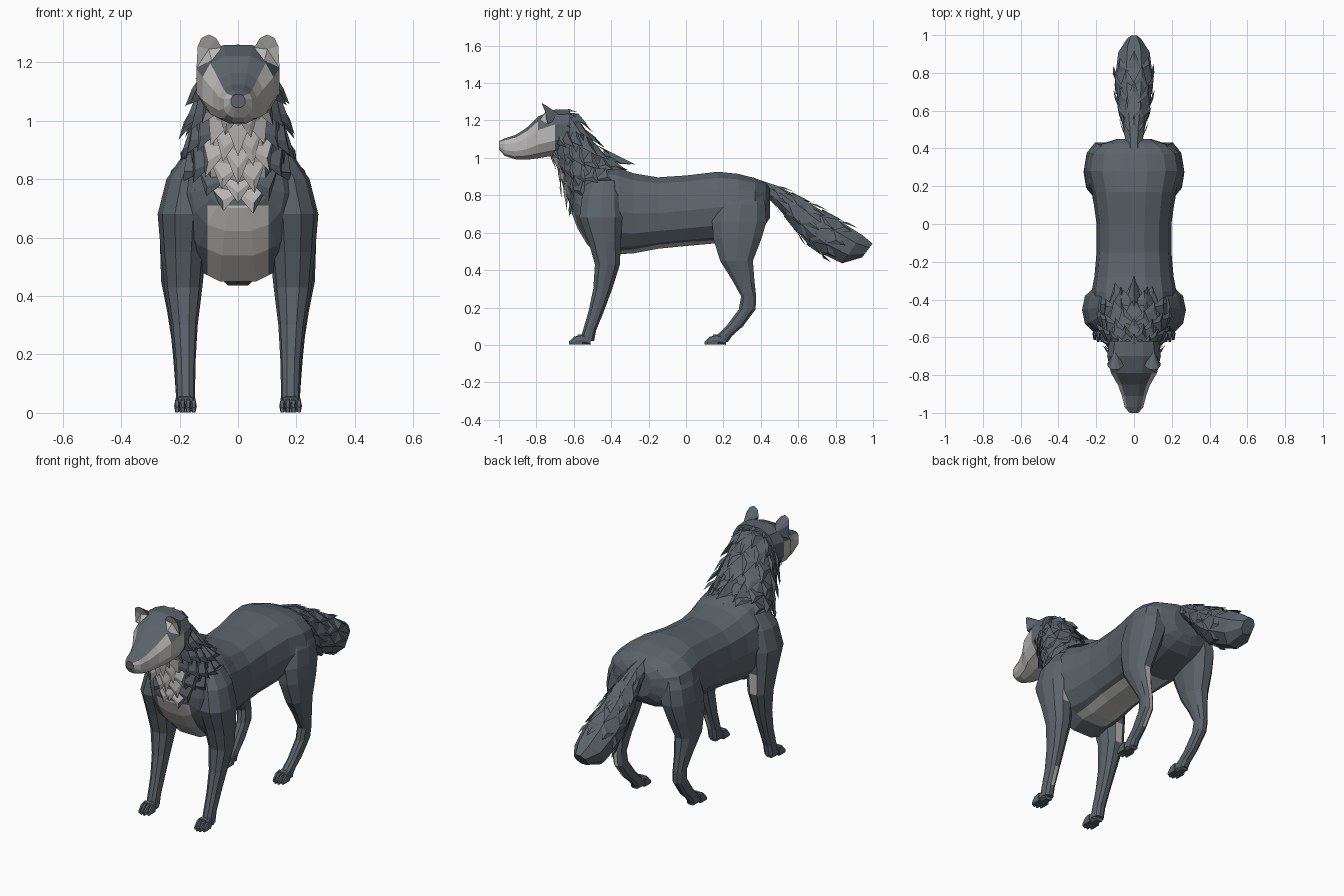
import bpy, bmesh, math, random
from mathutils import Vector as V

if "Cube" in bpy.data.objects:
    bpy.data.objects.remove(bpy.data.objects["Cube"])

random.seed(4)


def material(name, rgb):
    m = bpy.data.materials.new(name)
    m.diffuse_color = (*rgb, 1)
    m.use_nodes = True
    m.node_tree.nodes["Principled BSDF"].inputs["Base Color"].default_value = m.diffuse_color
    return m


DARK = material("dark slate fur", (0.105, 0.125, 0.145))
LIGHT = material("pale grey fur", (0.50, 0.49, 0.48))


def finish(name, bm, rule=None):
    """Turn a bmesh into a flat shaded object; rule(centre, normal) picks pale faces."""
    bmesh.ops.recalc_face_normals(bm, faces=bm.faces)
    bm.normal_update()
    if rule:
        for f in bm.faces:
            f.material_index = int(bool(rule(f.calc_center_median(), f.normal)))
    me = bpy.data.meshes.new(name)
    bm.to_mesh(me)
    bm.free()
    me.materials.append(DARK)
    me.materials.append(LIGHT)
    ob = bpy.data.objects.new(name, me)
    bpy.context.collection.objects.link(ob)
    return ob


def cut(bm, co, no):
    """Add an edge loop along a plane."""
    bmesh.ops.bisect_plane(bm, geom=bm.verts[:] + bm.edges[:] + bm.faces[:],
                           plane_co=co, plane_no=no)


def ring(c, u, v, n, power=1.0):
    """Ellipse of n points; power below 1 makes it boxier."""
    pts = []
    for i in range(n):
        a = 2 * math.pi * (i + 0.5) / n
        cs, sn = math.cos(a), math.sin(a)
        pts.append(c + u * math.copysign(abs(cs) ** power, cs)
                   + v * math.copysign(abs(sn) ** power, sn))
    return pts


def loft(bm, rings):
    rows = [[bm.verts.new(p) for p in r] for r in rings]
    n = len(rows[0])
    for a, b in zip(rows, rows[1:]):
        for i in range(n):
            j = (i + 1) % n
            bm.faces.new((a[i], a[j], b[j], b[i]))
    bm.faces.new(rows[0])
    bm.faces.new(rows[-1])


def y_rings(secs, n, power):
    """Sections (y, top, bottom, half width)."""
    return [ring(V((0, y, (t + b) / 2)), V((0, 0, (t - b) / 2)), V((w, 0, 0)), n, power)
            for y, t, b, w in secs]


# Torso with pale chest and belly, cut along straight colour borders
bm = bmesh.new()
loft(bm, y_rings([
    (.45, .84, .68, .09), (.425, .87, .64, .17), (.37, .895, .60, .235), (.28, .918, .57, .25),
    (.17, .93, .54, .222), (0, .91, .525, .198), (-.15, .90, .51, .198), (-.28, .922, .485, .21),
    (-.36, .95, .48, .225), (-.44, .965, .445, .225), (-.53, .94, .535, .20), (-.58, .89, .62, .16),
    (-.61, .83, .70, .10)], 14, .85))
for x in (-.105, .105):
    cut(bm, (x, 0, 0), (1, 0, 0))
cut(bm, (0, 0, .71), (0, 0, 1))
finish("torso", bm, lambda c, n: abs(c.x) < .105 and (
    (n.z < -.45 and -.37 < c.y < .2) or (c.y < -.45 and c.z < .71)))

# Head with pale muzzle sides and cheeks
bm = bmesh.new()
loft(bm, y_rings([
    (-1.0, 1.09, 1.045, .025), (-.97, 1.105, 1.01, .05), (-.91, 1.125, .99, .066),
    (-.85, 1.165, .988, .088), (-.79, 1.225, .995, .125), (-.70, 1.262, 1.01, .146),
    (-.62, 1.262, 1.03, .135)], 12, .8))
finish("head", bm, lambda c, n: -.995 < c.y < -.70 and c.z < 1.085 + (c.y + 1) * .36 and n.z < .5)

# Ears: rounded shells with pale fronts
for s in (-1, 1):
    bm = bmesh.new()
    rim = [bm.verts.new((s * x, y, z)) for x, y, z in (
        (.055, -.75, 1.25), (.075, -.768, 1.283), (.10, -.772, 1.295), (.125, -.768, 1.283),
        (.138, -.755, 1.255), (.142, -.74, 1.18), (.09, -.78, 1.205))]
    back = bm.verts.new((s * .10, -.665, 1.225))
    dish = bm.verts.new((s * .10, -.752, 1.245))
    for i in range(7):
        a, b = rim[i], rim[(i + 1) % 7]
        bm.faces.new((a, b, back))
        bm.faces.new((b, a, dish))
    finish("ear", bm, lambda c, n: n.y < -.3)


def shag_ring(rows, t, n=None, a=None, grow=1.0):
    """Interpolated ring between (top y, z, bottom y, z, half width) rows."""
    t = max(0, min(len(rows) - 1.001, t))
    k = int(t)
    f = t - k
    ty, tz, by, bz, w = (p + (q - p) * f for p, q in zip(rows[k], rows[k + 1]))
    c = V((0, (ty + by) / 2, (tz + bz) / 2))
    u = V((0, ty - by, tz - bz)) / 2 * grow
    v = V((w * grow, 0, 0))
    if n:
        return ring(c, u, v, n)
    return c + u * math.cos(a) + v * math.sin(a)


def lock(bm, pts):
    """Pointed lock of fur: left root, right root, raised middle, tip."""
    L, R, M, T = [bm.verts.new(p) for p in pts]
    for f in ((L, M, R), (L, T, M), (R, M, T), (L, R, T)):
        bm.faces.new(f)


def shag(name, rows, levels, n, length, flare, rule):
    """Core tube covered with overlapping pointed locks."""
    bm = bmesh.new()
    loft(bm, [shag_ring(rows, k, n=n) for k in range(len(rows))])
    for lv, t in enumerate(levels):
        for i in range(n):
            a = 2 * math.pi * (i + .5 * (lv % 2)) / n
            h = 1.3 * math.pi / n
            ln = length * random.uniform(.85, 1.15)
            fl = flare * random.uniform(.7, 1.2)
            lock(bm, [shag_ring(rows, t, a=a - h), shag_ring(rows, t, a=a + h),
                      shag_ring(rows, t + ln * .45, a=a, grow=1 + fl * .8),
                      shag_ring(rows, t + ln, a=a, grow=1 + fl)])
    return finish(name, bm, rule)


# Shaggy neck mane with pale throat
mane = [(-.66, 1.26, -.73, 1.02, .12), (-.585, 1.225, -.69, .96, .135), (-.52, 1.13, -.67, .89, .155),
        (-.45, 1.035, -.645, .81, .17), (-.38, .965, -.62, .75, .175), (-.31, .935, -.60, .70, .155)]


def throat(c, n):
    return abs(c.x) < .03 + .075 * min(1, max(0, (c.z - .68) / .2)) and c.y < -.56 and c.z < 1.04


shag("mane", mane, [-.1, .5, 1.1, 1.8, 2.5, 3.2, 3.8], 11, 1.15, .19, throat)

# Long locks along the withers
bm = bmesh.new()
for x, y, z, l in ((0, -.44, 1.02, .17), (-.07, -.45, 1.0, .12), (.07, -.45, 1.0, .12)):
    lock(bm, [(x - .05, y, z - .04), (x + .05, y, z - .04), (x, y, z + .03), (x, y + l, z - .055)])
finish("wither_locks", bm)

# Bushy tail
tail = [(.38, .89, .40, .80, .045), (.50, .85, .47, .755, .055), (.61, .795, .56, .64, .08),
        (.73, .725, .645, .535, .097), (.85, .655, .735, .475, .103), (.945, .595, .83, .43, .09),
        (1.0, .545, .94, .465, .04)]
shag("tail", tail, [.8, 1.6, 2.3, 3.0, 3.7], 8, .85, .11, None)

# Leg sections: (z, y, x, half depth, half width)
FRONT = [(.88, -.44, .13, .08, .06), (.80, -.45, .165, .11, .08), (.68, -.455, .185, .12, .09),
         (.55, -.435, .187, .09, .077), (.43, -.42, .187, .07, .065), (.30, -.445, .184, .053, .046),
         (.18, -.48, .181, .043, .036), (.08, -.515, .18, .037, .033), (.02, -.53, .18, .04, .033)]
HIND = [(.82, .30, .14, .11, .08), (.75, .295, .16, .135, .092), (.66, .285, .176, .152, .088),
        (.57, .275, .19, .135, .077), (.45, .27, .203, .092, .06), (.35, .305, .20, .063, .043),
        (.26, .335, .195, .042, .034), (.19, .327, .19, .047, .032), (.10, .26, .185, .047, .03),
        (.05, .205, .182, .045, .03), (.015, .185, .18, .04, .03)]


def make_leg(name, secs, s, toe_y, pale):
    """pale lists the (low, high) heights of light patches down the back of the leg."""
    bm = bmesh.new()
    loft(bm, [ring(V((s * x, y, z)), V((0, d, 0)), V((w, 0, 0)), 10, .9)
              for z, y, x, d, w in secs])
    finish(name, bm, lambda c, n: n.y > .5 and abs(n.x) < .3
           and any(lo < c.z < hi for lo, hi in pale))
    # Paw pad and four toes
    bm = bmesh.new()
    cx = s * .18
    loft(bm, [ring(V((cx, toe_y + dy, h / 2)), V((0, 0, h / 2)), V((w, 0, 0)), 8, .7)
              for dy, h, w in ((.115, .03, .025), (.085, .06, .033), (.045, .056, .036))])
    for k in range(4):
        x = cx + (k - 1.5) * .019
        off = .012 if k in (0, 3) else 0
        loft(bm, [ring(V((x, toe_y + off + dy, h / 2)), V((0, 0, h / 2)), V((w, 0, 0)), 6, .8)
                  for dy, h, w in ((.06, .054, .009), (.025, .046, .0105), (.0, .02, .006))])
    finish(name + "_paw", bm)


make_leg("front_leg", FRONT, 1, -.625, [(.08, .18), (.55, .68)])
make_leg("front_leg", FRONT, -1, -.625, [(.43, .55)])
make_leg("hind_leg", HIND, 1, .10, [(.10, .43)])
make_leg("hind_leg", HIND, -1, .10, [])
